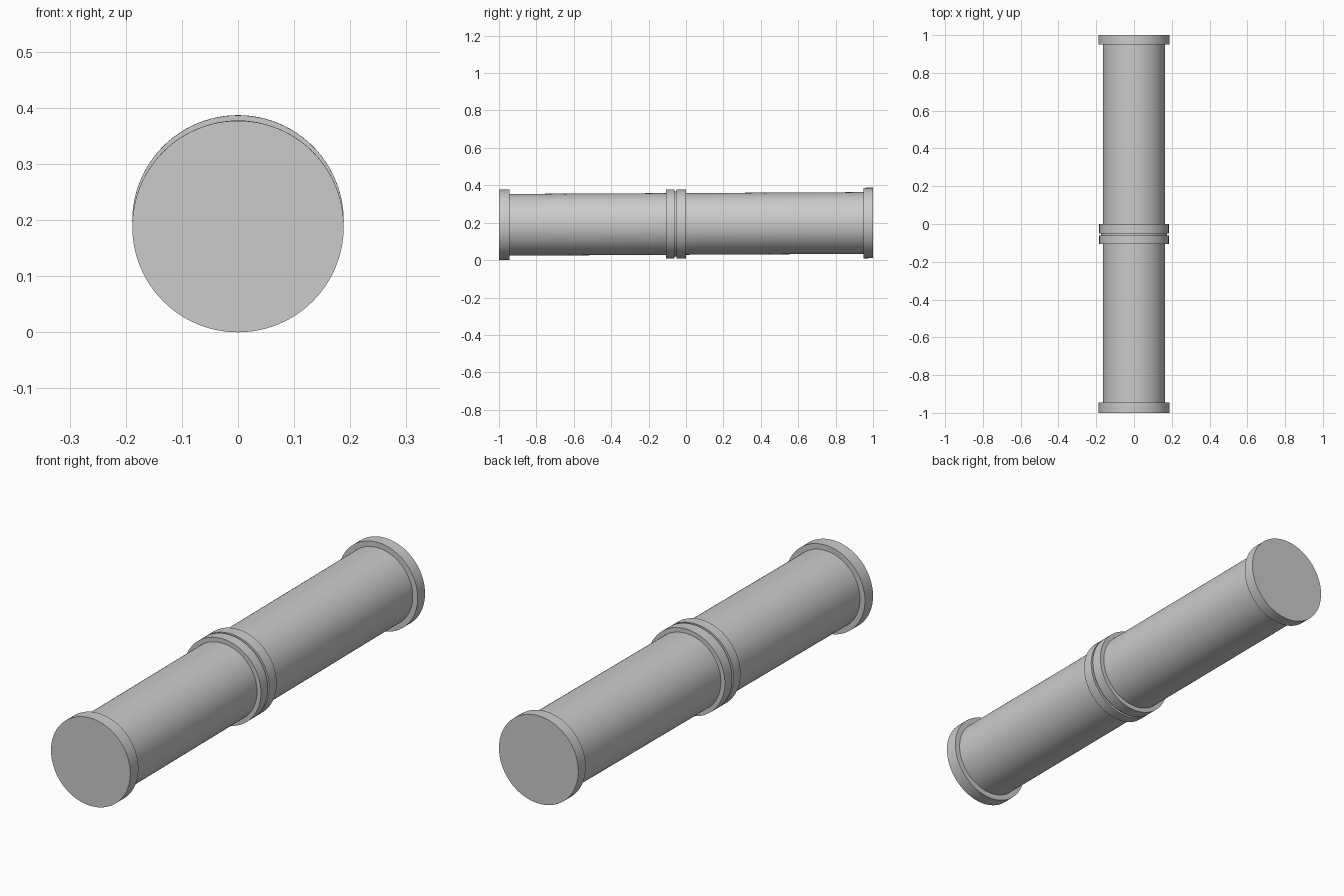
import bpy, math
from mathutils import Vector

if "Cube" in bpy.data.objects:
    bpy.data.objects.remove(bpy.data.objects["Cube"])

# The pipe axis rises very slightly towards the back
TILT = math.atan2(0.010, 2.0)


def lathe(name, profile, sides=96):
    """Revolve (radius, y) points around the pipe axis; closed end discs."""
    verts, faces = [], []
    for r, y in profile:
        for i in range(sides):
            a = 2 * math.pi * i / sides
            p = Vector((r * math.cos(a), y, r * math.sin(a)))
            verts.append((p.x, p.y, p.z + 0.1935 + math.tan(TILT) * p.y))
    for k in range(len(profile) - 1):
        for i in range(sides):
            j = (i + 1) % sides
            faces.append((k * sides + i, (k + 1) * sides + i,
                          (k + 1) * sides + j, k * sides + j))
    last = (len(profile) - 1) * sides
    faces.append(tuple(range(sides)))
    faces.append(tuple(last + i for i in reversed(range(sides))))
    mesh = bpy.data.meshes.new(name)
    mesh.from_pydata(verts, [], faces)
    obj = bpy.data.objects.new(name, mesh)
    bpy.context.collection.objects.link(obj)
    bpy.context.view_layer.objects.active = obj
    obj.select_set(True)
    bpy.ops.object.shade_smooth_by_angle(angle=math.radians(30))
    obj.select_set(False)
    return obj


def pipe(name, y0, y1, flange0, flange1, r0, r1, r=0.165):
    """One pipe length with a flange at each end."""
    lathe(name, [(r0, y0), (r0, y0 + flange0), (r, y0 + flange0),
                 (r, y1 - flange1), (r1, y1 - flange1), (r1, y1)])


# Two flanged pipe lengths joined by a gasket
pipe("front_pipe", -1.0, -0.061, 0.055, 0.046, 0.1885, 0.184)
pipe("back_pipe", -0.051, 1.0, 0.050, 0.050, 0.184, 0.1885)
lathe("gasket", [(0.174, -0.062), (0.174, -0.050)])
